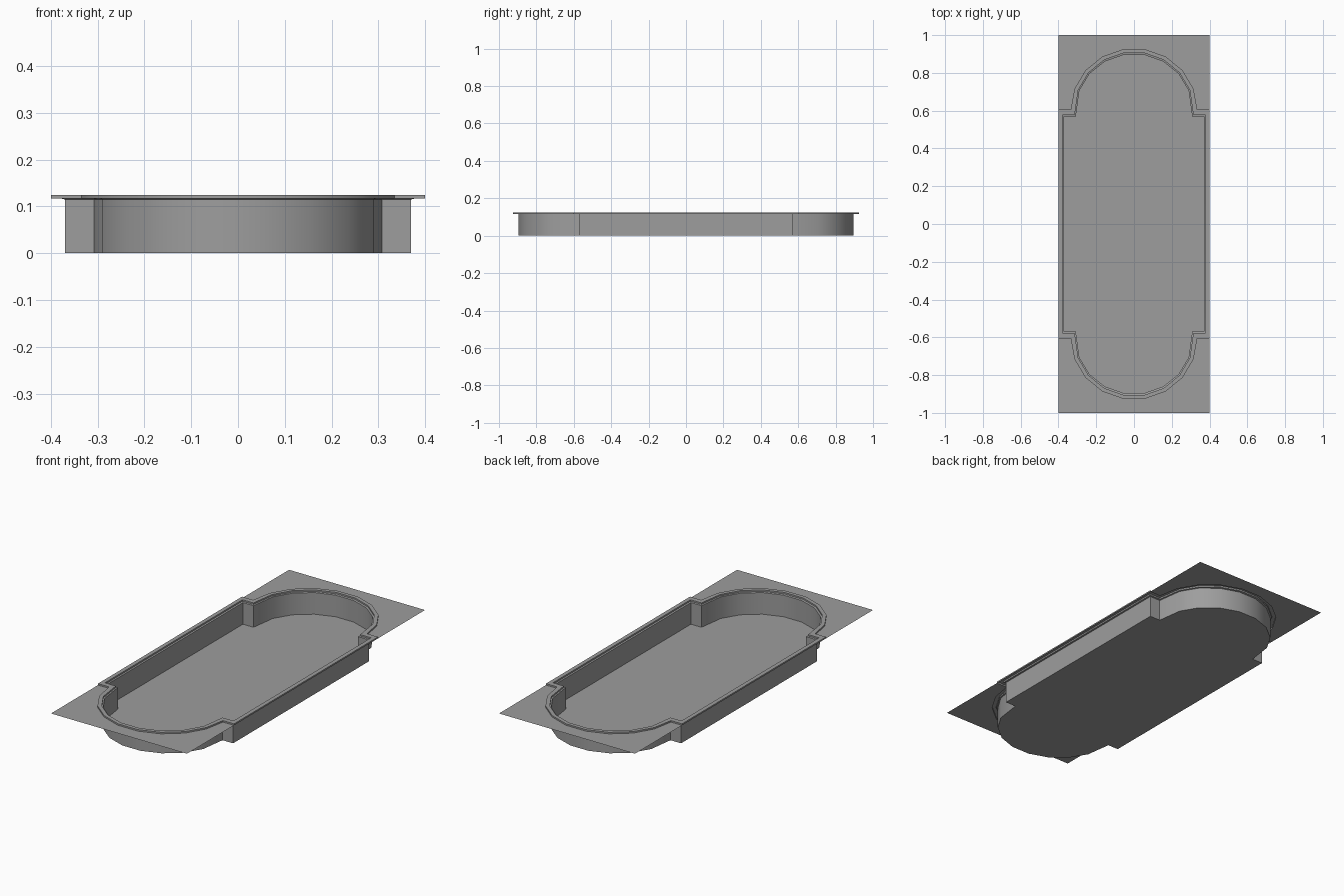
import bpy, bmesh
from math import cos, sin, pi

if "Cube" in bpy.data.objects:
    bpy.data.objects.remove(bpy.data.objects["Cube"])

grey = bpy.data.materials.new("dark_grey")
grey.diffuse_color = (0.34, 0.34, 0.34, 1)
grey.use_nodes = True
grey.node_tree.nodes["Principled BSDF"].inputs["Base Color"].default_value = grey.diffuse_color


def ring(sx, nx, ny, ry, z):
    """Pool outline: straight sides, square notches, nine-sided round ends."""
    arc = [(nx * cos(i * pi / 9), 0.605 + ry * sin(i * pi / 9)) for i in range(1, 9)]
    half = [(sx, ny), (nx, ny)] + arc + [(-nx, ny), (-sx, ny)]
    return [(x, y, z) for x, y in half] + [(-x, -y, z) for x, y in half]


def make(name, rings=(), faces=()):
    bm = bmesh.new()
    loops = [[bm.verts.new(p) for p in r] for r in rings]
    for a, b in zip(loops, loops[1:]):
        n = len(a)
        for i in range(n):
            j = (i + 1) % n
            # wind so that normals point into the basin
            bm.faces.new((a[j], a[i], b[i], b[j]))
    for f in faces:
        bm.faces.new([bm.verts.new(p) for p in f])
    bm.normal_update()
    flat = [f for f in bm.faces if len(f.verts) > 4]
    bmesh.ops.triangulate(bm, faces=flat)
    me = bpy.data.meshes.new(name)
    bm.to_mesh(me)
    bm.free()
    me.materials.append(grey)
    ob = bpy.data.objects.new(name, me)
    bpy.context.collection.objects.link(ob)
    bpy.ops.object.select_all(action='DESELECT')
    ob.select_set(True)
    bpy.context.view_layer.objects.active = ob
    bpy.ops.object.shade_smooth_by_angle(angle=pi / 5)
    return ob


TOP, DECK = 0.125, 0.117
wall = (0.37, 0.308, 0.57, 0.295)
lip = (0.378, 0.314, 0.578, 0.305)
outer = (0.40, 0.335, 0.605, 0.325)

# Basin floor and upright walls
make("basin_floor", faces=[ring(*wall, 0)])
make("basin_wall", [ring(*wall, 0), ring(*wall, 0.115)])

# Raised coping around the basin
make("coping_rim", [ring(*wall, 0.115), ring(*lip, DECK), ring(*lip, TOP),
                    ring(*outer, TOP), ring(*outer, DECK)])

# Flat deck at each end, cut to the coping outline
half = ring(*outer, DECK)[:12]
for name, s in (("back_deck", 1), ("front_deck", -1)):
    outline = half + [(-0.4, 1, DECK), (0.4, 1, DECK)]
    face = [(s * x, s * y, z) for x, y, z in outline]
    make(name, faces=[face[::-1]])
